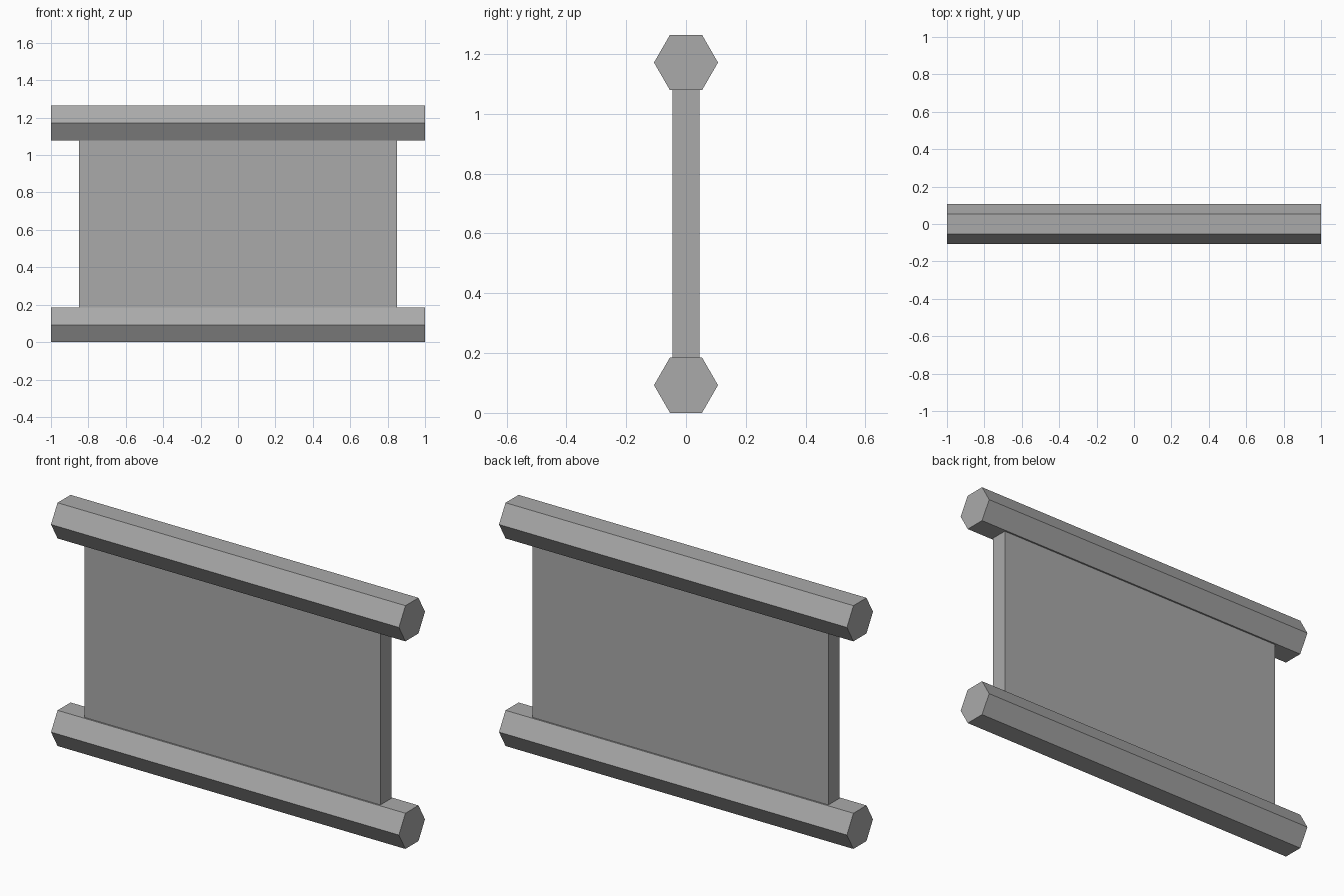
import bpy, bmesh
from math import cos, sin, pi

cube = bpy.data.objects.get("Cube")
if cube:
    bpy.data.objects.remove(cube, do_unlink=True)

# Single grey finish
GREY = (0.4, 0.4, 0.4, 1)
grey = bpy.data.materials.new("grey")
grey.use_nodes = True
grey.diffuse_color = GREY
grey.node_tree.nodes["Principled BSDF"].inputs["Base Color"].default_value = GREY

RADIUS = 0.107
HALF_HEIGHT = RADIUS * sin(pi / 3)
TOP = 1.264


def extrude_along_x(name, profile, half_length):
    """Solid prism from a (y, z) profile, centred on x = 0."""
    bm = bmesh.new()
    face = bm.faces.new([bm.verts.new((-half_length, y, z)) for y, z in profile])
    result = bmesh.ops.extrude_face_region(bm, geom=[face], use_keep_orig=True)
    moved = [v for v in result["geom"] if isinstance(v, bmesh.types.BMVert)]
    bmesh.ops.translate(bm, verts=moved, vec=(2 * half_length, 0, 0))
    bmesh.ops.recalc_face_normals(bm, faces=bm.faces)
    mesh = bpy.data.meshes.new(name)
    bm.to_mesh(mesh)
    bm.free()
    mesh.materials.append(grey)
    obj = bpy.data.objects.new(name, mesh)
    bpy.context.collection.objects.link(obj)
    return obj


# Hexagonal rails, flat sides up and down
for name, z in (("bottom_rail", HALF_HEIGHT), ("top_rail", TOP - HALF_HEIGHT)):
    hexagon = [(RADIUS * cos(i * pi / 3), z + RADIUS * sin(i * pi / 3)) for i in range(6)]
    extrude_along_x(name, hexagon, 1.0)

# Flat panel between the rails
low, high, half = 2 * HALF_HEIGHT, TOP - 2 * HALF_HEIGHT, 0.045
extrude_along_x("panel", [(-half, low), (half, low), (half, high), (-half, high)], 0.85)
